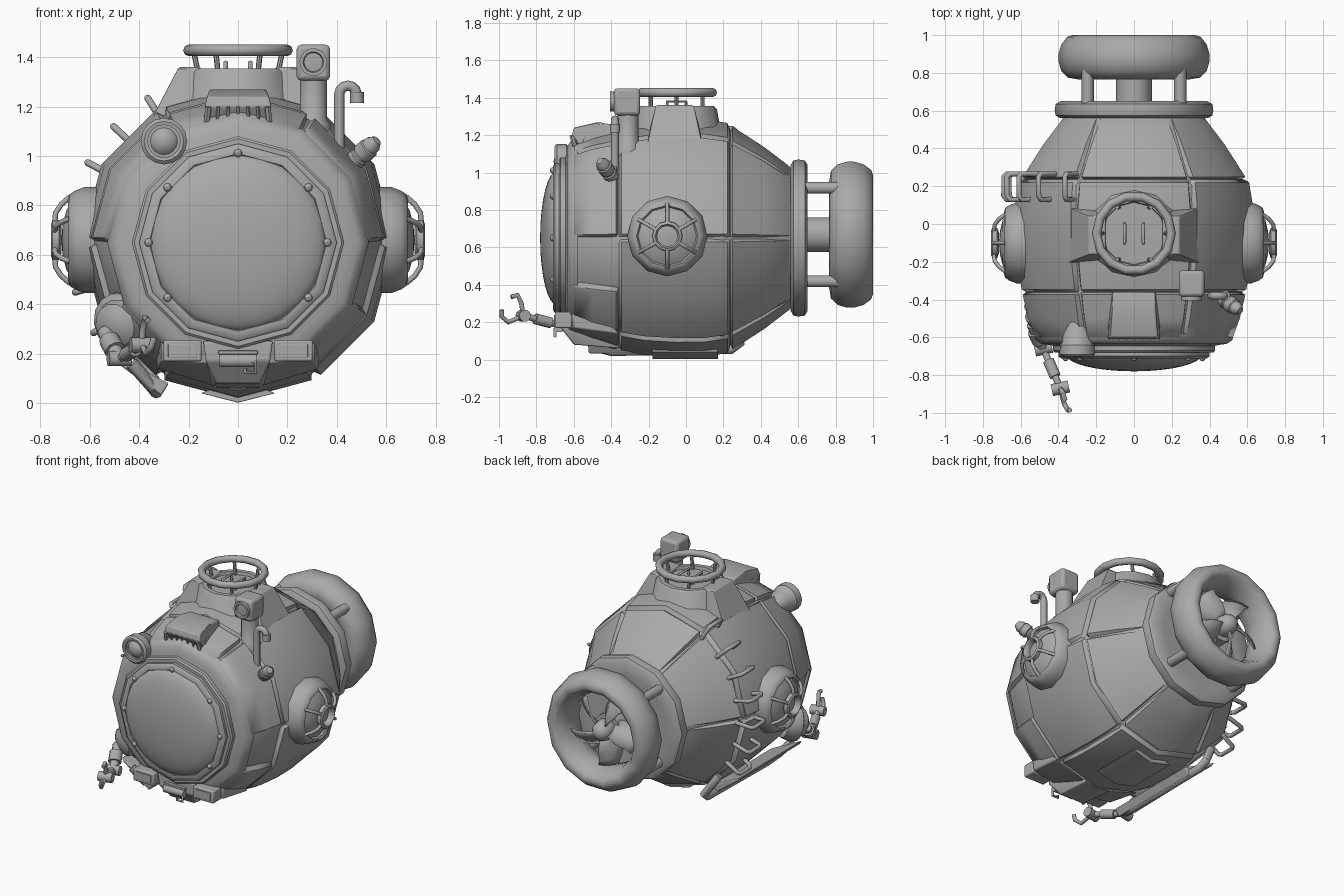
import bpy, bmesh, math
from mathutils import Vector

if "Cube" in bpy.data.objects:
    bpy.data.objects.remove(bpy.data.objects["Cube"])

GREY = bpy.data.materials.new("hull_grey")
GREY.use_nodes = True
GREY.diffuse_color = (0.4, 0.4, 0.4, 1)
GREY.node_tree.nodes["Principled BSDF"].inputs["Base Color"].default_value = GREY.diffuse_color
CZ = 0.65  # height of the hull axis


def finish(name, bm, angle=40, bevel=0.0):
    bmesh.ops.remove_doubles(bm, verts=bm.verts, dist=0.0005)
    bmesh.ops.recalc_face_normals(bm, faces=bm.faces)
    me = bpy.data.meshes.new(name)
    bm.to_mesh(me)
    bm.free()
    me.materials.append(GREY)
    for p in me.polygons:
        p.use_smooth = True
    me.set_sharp_from_angle(angle=math.radians(angle))
    ob = bpy.data.objects.new(name, me)
    bpy.context.collection.objects.link(ob)
    if bevel:
        mod = ob.modifiers.new("Bevel", "BEVEL")
        mod.width, mod.segments = bevel, 2
    return ob


def grid(bm, rows, close=False):
    vs = [[bm.verts.new(p) for p in row] for row in rows]
    for a, b in zip(vs, vs[1:]):
        n = len(a)
        for i in range(n if close else n - 1):
            j = (i + 1) % n
            bm.faces.new((a[i], a[j], b[j], b[i]))


def lathe(name, prof, origin, axis, segs=12, angle=40):
    """Spin (radius, height) points around an axis."""
    q = Vector(axis).to_track_quat("Z", "Y")
    o = Vector(origin)
    turn = [math.tau * i / segs for i in range(segs)]
    bm = bmesh.new()
    grid(bm, [[o + q @ Vector((r * math.cos(t), r * math.sin(t), h)) for t in turn]
              for r, h in prof], True)
    return finish(name, bm, angle)


def rod(name, a, b, r, segs=10):
    a, d = Vector(a), Vector(b) - Vector(a)
    return lathe(name, [(0, 0), (r, 0), (r, d.length), (0, d.length)], a, d, segs)


def ball(name, c, r, segs=12):
    steps = [math.pi * i / 8 for i in range(9)]
    return lathe(name, [(r * math.sin(t), -r * math.cos(t)) for t in steps], c, (0, 0, 1), segs)


def tube(name, pts, r, closed=False):
    """Sweep a round section along a polyline."""
    cu = bpy.data.curves.new(name, "CURVE")
    cu.dimensions, cu.bevel_depth, cu.bevel_resolution = "3D", r, 2
    cu.use_fill_caps = True
    sp = cu.splines.new("POLY")
    sp.points.add(len(pts) - 1)
    for p, c in zip(sp.points, pts):
        p.co = (*c, 1)
    sp.use_cyclic_u = closed
    tmp = bpy.data.objects.new(name + "_path", cu)
    bpy.context.collection.objects.link(tmp)
    me = bpy.data.meshes.new_from_object(tmp.evaluated_get(bpy.context.evaluated_depsgraph_get()))
    bpy.data.objects.remove(tmp)
    bm = bmesh.new()
    bm.from_mesh(me)
    return finish(name, bm, 50)


def block(name, pts, bevel=0.008):
    """Convex block around corner points."""
    bm = bmesh.new()
    for p in pts:
        bm.verts.new(p)
    bmesh.ops.convex_hull(bm, input=bm.verts)
    bmesh.ops.dissolve_limit(bm, angle_limit=0.02, verts=bm.verts, edges=bm.edges)
    return finish(name, bm, 35, bevel)


def box(name, c, s, bevel=0.008):
    return block(name, [[c[k] + s[k] / 2 * d[k] for k in range(3)] for d in
                        [(i, j, l) for i in (-1, 1) for j in (-1, 1) for l in (-1, 1)]], bevel)


def around(r, deg, y):
    a = math.radians(deg)
    return Vector((r * math.cos(a), y, CZ + r * math.sin(a)))


def panel(name, a0, a1, prof):
    """Hull plate with turned-down edges."""
    mids = [a for a in range(-360, 720, 30) if a0 < a < a1]
    cols = [(a0 + .5, 1), (a0 + 2, 0)] + [(a, 0) for a in mids] + [(a1 - 2, 0), (a1 - .5, 1)]
    (y0, r0), (y1, r1) = prof[0], prof[-1]
    rows = [(y0, r0, 1), (y0 + .014, r0, 0)] + [(y, r, 0) for y, r in prof[1:-1]]
    rows += [(y1 - .014, r1, 0), (y1, r1, 1)]
    bm = bmesh.new()
    flat = math.cos(math.radians(15))
    grid(bm, [[around((r - .028 * max(d, e)) * flat / math.cos(math.radians(a % 30 - 15)), a, y)
               for a, e in cols] for y, r, d in rows])
    return finish(name, bm, 45)


# hull core and plates
AX = (0, 0, CZ)
lathe("hull_core", [(0, .6), (.37, .57), (.565, .25), (.6, .2), (.61, -.1), (.575, -.36),
                    (.51, -.59), (.47, -.63), (0, -.64)], AX, (0, 1, 0))
for k in range(6):
    a = 60 * k
    panel("mid_plate", a, a + 60, [(-.36, .60), (-.22, .625), (-.05, .637), (.1, .635), (.235, .615)])
    panel("rear_plate", a, a + 60, [(.235, .595), (.32, .55), (.42, .485), (.565, .385)])
for a0, a1 in ((0, 60), (60, 120), (120, 180), (207, 240), (240, 300), (300, 333)):
    panel("front_plate", a0, a1, [(-.61, .53), (-.5, .565), (-.36, .595)])
lathe("rear_collar", [(0, .56), (.39, .56), (.415, .575), (.42, .6), (.415, .635), (.39, .65),
                      (.3, .645), (0, .645)], AX, (0, 1, 0))

# front window
lathe("window_frame", [(.53, .58), (.52, .615), (.49, .635), (.45, .64), (.43, .645), (.43, .67), (.42, .68),
                       (.4, .68), (.4, .7), (.385, .712), (.36, .712), (.345, .69)], AX, (0, -1, 0))
lathe("window_dome", [(.36 * math.sin(t), .69 + .09 * math.cos(t)) for t in
                      [math.pi / 2 * i / 8 for i in range(9)]], AX, (0, -1, 0), 24)
for a in (0, 38, 90, 142, 180, 218, 322):
    ball("window_bolt", around(.362, a, -.71), .017, 8)

# propeller duct, struts, shaft and blades
PZ = .668
lathe("propeller_duct", [(.29, .765), (.35, .775), (.385, .81), (.4, .86), (.4, .9), (.385, .95), (.355, .99),
                         (.325, 1), (.295, .985), (.26, .92), (.25, .86), (.255, .79), (.29, .765)],
      (0, 0, PZ), (0, 1, 0), 14, 60)
for x in (-.245, .245):
    for z in (-.25, .25):
        rod("duct_strut", (x, .62, PZ + z), (x, .82, PZ + z), .032)
rod("propeller_shaft", (0, .62, PZ), (0, .85, PZ), .095, 14)
lathe("propeller_hub", [(.06, .82), (.07, .88), (.06, .93), (.035, .96), (0, .97)], (0, 0, PZ), (0, 1, 0))
for k in range(5):
    bm, rows = bmesh.new(), []
    for i in range(6):
        t = i / 5
        r, chord, pitch = .05 + .19 * t, .035 + .05 * math.sin(math.pi * min(t + .15, 1) * .8), 1.0 - .5 * t
        row = []
        for s in (-1, 0, 1):
            a = math.tau * k / 5 + math.pi / 2 + .5 * t + s * chord * math.cos(pitch) / r
            row.append((r * math.cos(a), .88 + s * chord * math.sin(pitch), PZ + r * math.sin(a)))
        rows.append(row)
    grid(bm, rows)
    finish("propeller_blade", bm).modifiers.new("Solidify", "SOLIDIFY").thickness = .012

# side portholes with cages
for s in (-1, 1):
    c = Vector((0, -.1, .66))
    lathe("porthole_flange", [(.215, .55), (.215, .62), (.2, .66), (.185, .682), (.165, .688), (.155, .67)],
          c, (s, 0, 0))
    lathe("porthole_glass", [(.16, .67), (.12, .695), (.06, .71), (0, .715)], c, (s, 0, 0))
    lathe("cage_hub", [(.055, .715), (.055, .745), (.065, .757), (.08, .75), (.082, .725), (.055, .715)],
          c, (s, 0, 0))
    for k in range(6):
        a = math.tau * k / 6 + math.pi / 6 * 3
        d = Vector((0, math.cos(a), math.sin(a)))
        tube("cage_bar", [c + d * r + Vector((s * h, 0, 0)) for r, h in
                          ((.175, .68), (.145, .715), (.11, .738), (.07, .742))], .011)

# top hatch with wheel ring
HC = (0, -.05, 0)
lathe("hatch_base", [(.285, 1.13), (.27, 1.2), (.235, 1.235), (.215, 1.34), (.2, 1.355), (.17, 1.355),
                     (.165, 1.335), (0, 1.34)], HC, (0, 0, 1))
ring = [(.198 * math.cos(t), -.05 + .198 * math.sin(t), 1.428) for t in [math.tau * i / 14 for i in range(14)]]
tube("hatch_ring", ring, .024, True)
for k in range(6):
    t = math.tau * k / 6
    x, y = .16 * math.cos(t), -.05 + .16 * math.sin(t)
    rod("ring_post", (x, y, 1.33), (x * 1.12, y, 1.42), .011, 8)
for s in (-1, 1):
    x = .05 * s
    tube("lid_handle", [(x, -.1, 1.33), (x, -.1, 1.38), (x, 0, 1.38), (x, 0, 1.33)], .009)
    block("hatch_buttress", [(s * x, y, z) for x, z, w in ((.15, 1.36, .1), (.24, 1.36, .1), (.28, 1.25, .13),
                             (.36, 1.13, .15), (.15, 1.13, .15)) for y in (-.06 - w, -.06 + w)])

# roof vent
block("vent_housing", [(s * x, y, z) for s in (-1, 1) for x, y, z in (
    (.11, -.36, 1.25), (.115, -.47, 1.27), (.135, -.61, 1.2), (.125, -.6, 1.24),
    (.135, -.58, 1.15), (.13, -.36, 1.1))])
block("vent_back", [(s * x, y, z) for s in (-1, 1) for x, y, z in (
    (.13, -.54, 1.2), (.15, -.54, 1.09), (.12, -.4, 1.2), (.12, -.4, 1.09), (.15, -.58, 1.09))])
for k in range(-3, 4):
    x = k * .043
    rod("vent_slat", (x * .93, -.61, 1.2), (x, -.585, 1.11), .013 if abs(k) == 3 else .007, 6)

# round lamp, periscope, snorkel and tilted lamp
lathe("round_lamp", [(0, -.19), (.04, -.17), (.075, -.11), (.082, -.06), (.092, -.05), (.094, 0), (.08, .012),
                     (.066, .01), (.066, -.01), (.055, -.01), (.04, .008), (0, .018)],
      (-.3, -.69, 1.06), (0, -1, 0), 16)
lathe("periscope_post", [(.07, 1.08), (.07, 1.13), (.055, 1.15), (.055, 1.33)], (.305, -.31, 0), (0, 0, 1))
box("periscope_head", (.305, -.315, 1.378), (.135, .14, .145), .018)
lathe("periscope_lens", [(.056, -.01), (.056, .02), (.042, .02), (.038, .008), (0, .012)],
      (.305, -.385, 1.38), (0, -1, 0), 14)
bend = [(.445 - .035 * math.cos(t), -.38, 1.25 + .035 * math.sin(t)) for t in
        [math.pi * i / 6 for i in range(7)]]
tube("snorkel", [(.41, -.38, 1.0)] + bend, .021)
rod("snorkel_mouth", (.482, -.38, 1.26), (.482, -.38, 1.215), .028)
lathe("tilted_lamp", [(.02, -.05), (.03, 0), (.04, .01), (.04, .045), (.033, .05), (.033, .06), (.043, .065),
                      (.043, .105), (.036, .11), (.036, .13), (.02, .155), (0, .16)],
      (.46, -.39, .97), (.11, -.075, .1))
rod("tilted_lamp_foot", (.45, -.36, .93), (.5, -.42, 1.0), .02)

# nose bumper with headlights and winch
block("bumper_body", [(s * x, y, z) for s in (-1, 1) for x, y, z in (
    (.14, -.67, .25), (.13, -.67, .17), (.09, -.6, .08), (.14, -.5, .26), (.1, -.35, .06))])
for s in (-1, 1):
    block("bumper_wing", [(s * x, y, z) for x, y, z in (
        (.1, -.65, .24), (.31, -.61, .25), (.1, -.63, .16), (.31, -.6, .17),
        (.1, -.36, .07), (.33, -.36, .14), (.1, -.5, .27), (.33, -.48, .27))])
    box("headlight", (s * .225, -.655, .212), (.155, .09, .085))
    box("headlight_lens", (s * .225, -.701, .212), (.115, .008, .055), .002)
rod("winch_drum", (-.075, -.68, .172), (.075, -.68, .172), .027)
box("winch_guard", (0, -.67, .205), (.16, .04, .015), .003)
tube("tow_hook", [(.03, -.69, .165), (.07, -.7, .165), (.07, -.7, .125), (.03, -.7, .125), (.03, -.7, .14)], .009)

# ladder up the right flank
for a in range(122, 220, 15):
    tube("ladder_rung", [around(r, a, y) for r, y in ((.59, .13), (.675, .13), (.69, .15), (.69, .25),
                                                      (.675, .265), (.57, .265))], .014)

# underside skid and belly plate
block("skid_plate", [(x, y, z) for y in (-.52, .16) for x, z in ((-.52, .2), (-.5, .17), (-.31, .03), (-.28, .08))])
tube("skid_rail", [(-.42, .24, .22), (-.34, .29, .09), (-.33, .24, .055), (-.33, -.4, .045),
                   (-.35, -.5, .07), (-.43, -.53, .16)], .026)
block("belly_plate", [(x, y, z) for y in (-.18, .17) for x, z in ((0, .002), (-.15, .04), (.15, .04), (0, .1))], .003)

# manipulator arm
lathe("arm_shoulder", [(.1, -.06), (.125, 0), (.125, .03), (.1, .045), (.09, .08), (.06, .1), (0, .11)],
      (-.46, -.47, .33), (-.45, -.8, -.2), 14)
joints = [Vector(p) for p in ((-.54, -.53, .29), (-.48, -.66, .18), (-.39, -.87, .235))]
for (a, b), r in zip(zip(joints, joints[1:]), (.03, .018)):
    rod("arm_link", a, b, r)
    rod("arm_sleeve", a.lerp(b, .3), a.lerp(b, .7), r + .012)
    rod("arm_joint", b + Vector((-.045, -.01, 0)), b + Vector((.045, .01, 0)), .032)
for tip in ([(-.37, -.95, .2), (-.35, -.985, .23), (-.34, -.985, .265)],
            [(-.385, -.88, .3), (-.375, -.9, .345), (-.365, -.935, .335)]):
    tube("claw_finger", [joints[2]] + tip, .013)
